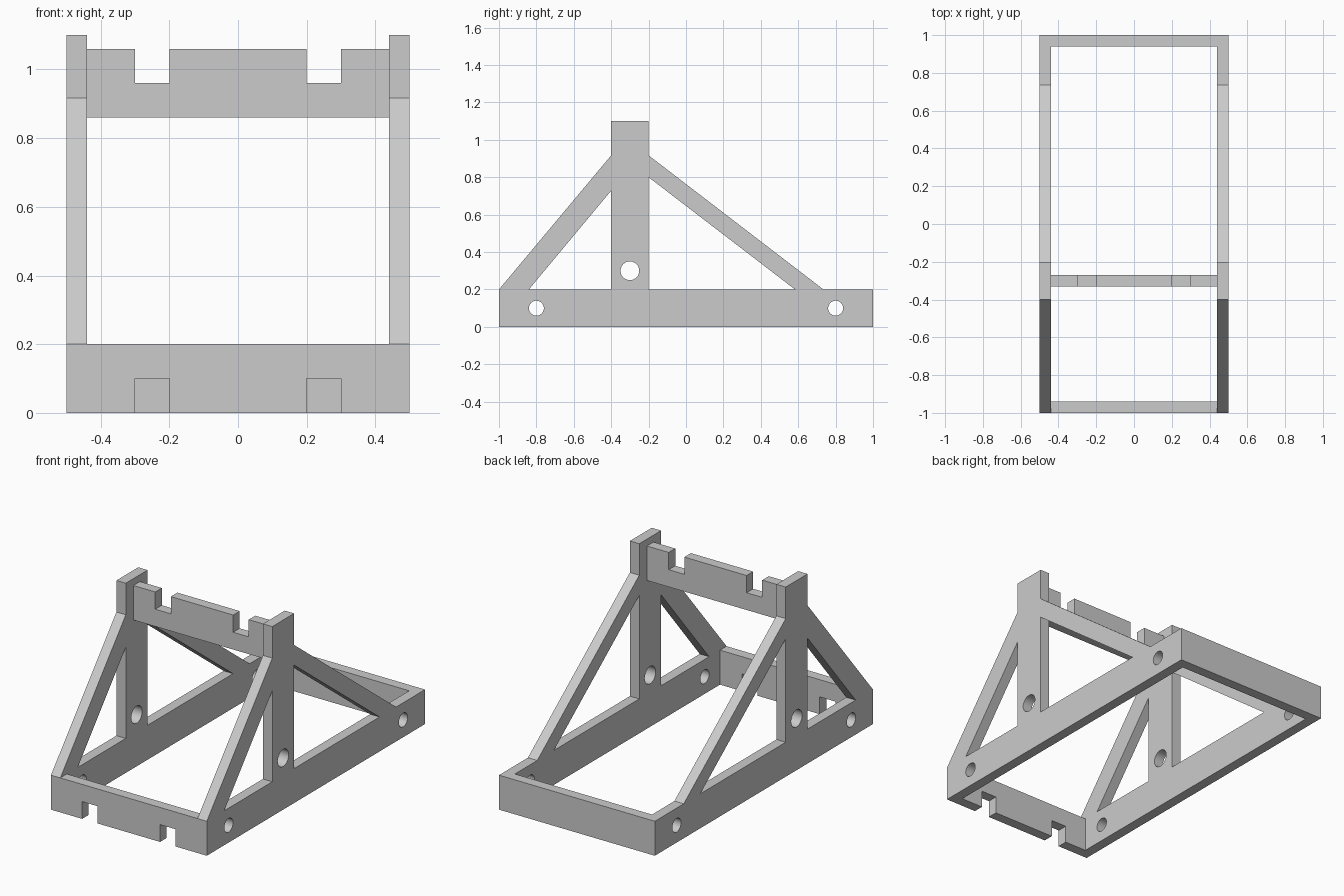
import bpy, bmesh, math
from mathutils import Matrix

if "Cube" in bpy.data.objects:
    bpy.data.objects.remove(bpy.data.objects["Cube"], do_unlink=True)

grey = bpy.data.materials.new("plain_grey")
grey.use_nodes = True
GREY = (0.6, 0.6, 0.6, 1)
grey.diffuse_color = GREY
grey.node_tree.nodes["Principled BSDF"].inputs["Base Color"].default_value = GREY

THICK = 0.06
# Profile planes: (y, z) extruded along x, and (x, z) extruded along y
SIDE = Matrix(((0, 0, 1, 0), (1, 0, 0, 0), (0, 1, 0, 0), (0, 0, 0, 1)))
CROSS = Matrix(((1, 0, 0, 0), (0, 0, -1, 0), (0, 1, 0, 0), (0, 0, 0, 1)))


def circle(cx, cy, r, n=40):
    return [(cx + r * math.cos(i * math.tau / n), cy + r * math.sin(i * math.tau / n))
            for i in range(n)]


def plate(name, loops, plane, offset):
    """Flat plate from an outline followed by its cut-outs."""
    curve = bpy.data.curves.new(name + "_profile", "CURVE")
    curve.dimensions = "2D"
    curve.fill_mode = "BOTH"
    curve.extrude = THICK / 2
    for loop in loops:
        spline = curve.splines.new("POLY")
        spline.points.add(len(loop) - 1)
        for point, (u, v) in zip(spline.points, loop):
            point.co = (u, v, 0, 1)
        spline.use_cyclic_u = True
    helper = bpy.data.objects.new(name + "_profile", curve)
    bpy.context.collection.objects.link(helper)
    graph = bpy.context.evaluated_depsgraph_get()
    mesh = bpy.data.meshes.new_from_object(helper.evaluated_get(graph))
    bpy.data.objects.remove(helper)
    bpy.data.curves.remove(curve)

    # Weld the caps to the walls and place the plate
    bm = bmesh.new()
    bm.from_mesh(mesh)
    bmesh.ops.remove_doubles(bm, verts=bm.verts, dist=1e-5)
    bmesh.ops.transform(bm, matrix=Matrix.Translation(offset) @ plane, verts=bm.verts)
    bmesh.ops.recalc_face_normals(bm, faces=bm.faces)
    bm.to_mesh(mesh)
    bm.free()
    mesh.materials.clear()
    mesh.materials.append(grey)
    mesh.name = name
    obj = bpy.data.objects.new(name, mesh)
    bpy.context.collection.objects.link(obj)
    bpy.ops.object.select_all(action="DESELECT")
    obj.select_set(True)
    bpy.context.view_layer.objects.active = obj
    bpy.ops.object.shade_smooth_by_angle(angle=math.radians(30))


def notched(half, low, high, edge, depth):
    """Rectangle with two square notches cut into the given edge."""
    far = low if edge == high else high
    right = [(0.2, edge), (0.2, depth), (0.3, depth), (0.3, edge), (half, edge), (half, far)]
    return right + [(-x, z) for x, z in reversed(right)]


# Side frames: rail, post and two braces, with round holes
outline = [(-1, 0), (1, 0), (1, 0.2), (0.735, 0.2), (-0.2, 0.917), (-0.2, 1.1),
           (-0.4, 1.1), (-0.4, 0.917), (-1, 0.2)]
front_gap = [(-0.84, 0.2), (-0.4, 0.2), (-0.4, 0.728)]
rear_gap = [(-0.2, 0.2), (0.583, 0.2), (-0.2, 0.8)]
holes = [circle(-0.8, 0.1, 0.04), circle(0.8, 0.1, 0.04), circle(-0.3, 0.3, 0.05)]
for name, side in (("left", 1), ("right", -1)):
    plate(name + "_side_frame", [outline, front_gap, rear_gap] + holes, SIDE,
          (side * 0.47, 0, 0))

# Cross plates between the side frames
INNER = 0.44
plate("front_plate", [notched(INNER, 0, 0.2, 0, 0.1)], CROSS, (0, -0.97, 0))
plate("back_plate", [[(-INNER, 0), (INNER, 0), (INNER, 0.2), (-INNER, 0.2)]], CROSS,
      (0, 0.97, 0))
plate("top_crossbar", [notched(INNER, 0.86, 1.06, 1.06, 0.96)], CROSS, (0, -0.3, 0))
